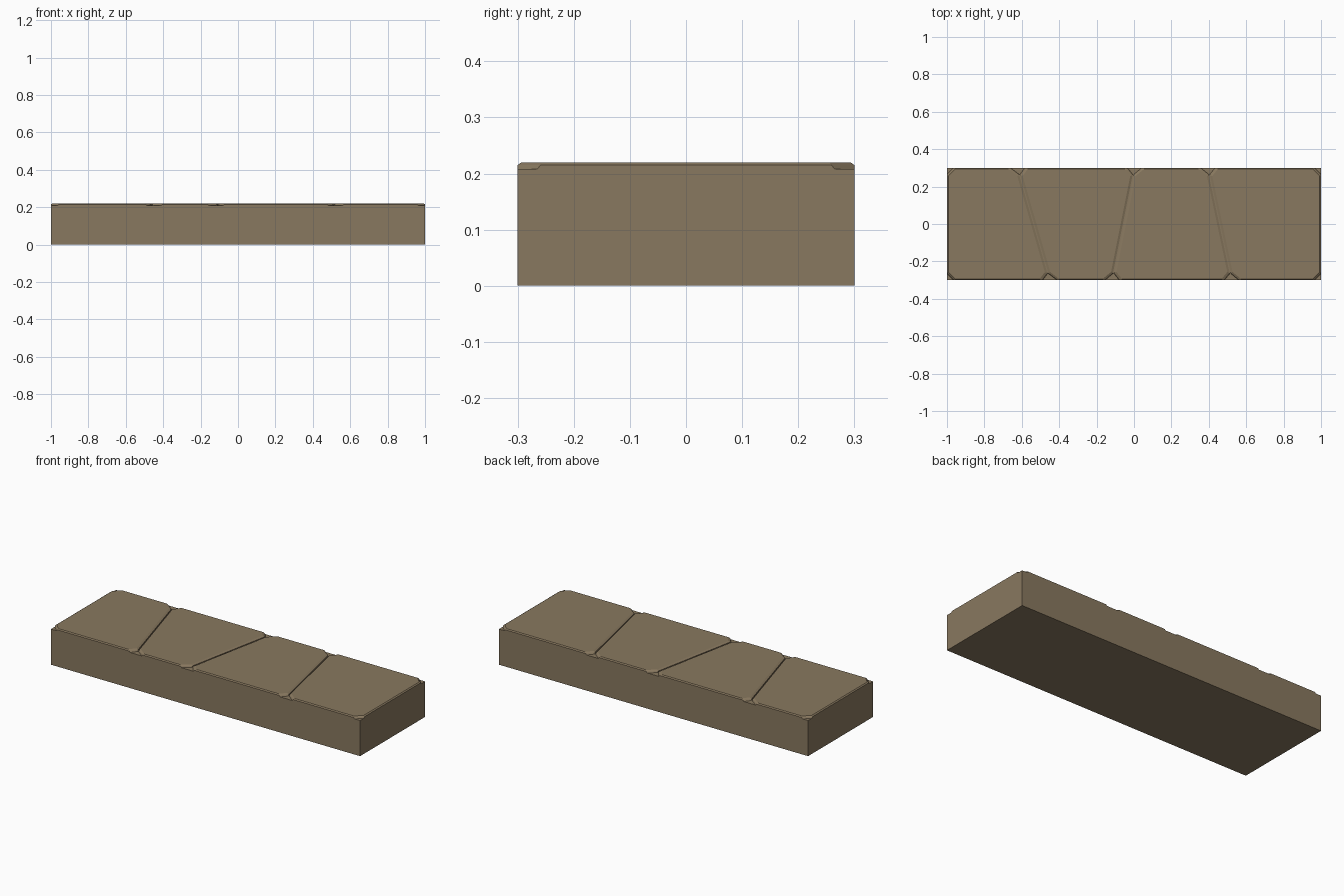
import bpy, bmesh
from mathutils import Vector

if "Cube" in bpy.data.objects:
    bpy.data.objects.remove(bpy.data.objects["Cube"])

mat = bpy.data.materials.new("sandstone")
mat.diffuse_color = (0.25, 0.19, 0.115, 1)
mat.use_nodes = True
mat.node_tree.nodes["Principled BSDF"].inputs["Base Color"].default_value = mat.diffuse_color
LEDGE, SHOULDER, TOP = 0.208, 0.215, 0.22


def finish(bm, name):
    bmesh.ops.recalc_face_normals(bm, faces=bm.faces)
    mesh = bpy.data.meshes.new(name)
    bm.to_mesh(mesh)
    bm.free()
    mesh.materials.append(mat)
    obj = bpy.data.objects.new(name, mesh)
    bpy.context.collection.objects.link(obj)


def inset(quad, dists):
    # Move each side of a counter-clockwise quad inwards by its own distance
    lines = []
    for i, d in enumerate(dists):
        a, b = quad[i], quad[(i + 1) % 4]
        u = (b - a).normalized()
        lines.append((a + Vector((-u.y, u.x)) * d, u))
    out = []
    for i in range(4):
        (p, u), (q, v) = lines[i - 1], lines[i]
        t = (q - p).cross(v) / u.cross(v)
        out.append(p + u * t)
    return out


def ring(bm, quad, cut, z):
    # Eight-sided outline: the quad with its corners chipped off
    pts = []
    for i in range(4):
        c = quad[i]
        for n in (quad[i - 1], quad[(i + 1) % 4]):
            pts.append(c + (n - c).normalized() * cut)
    return [bm.verts.new((p.x, p.y, z)) for p in pts]


def paving_cap(name, left, right):
    quad = [Vector(p) for p in ((left[0], -.3), (right[0], -.3),
                                (right[1], .3), (left[1], .3))]
    gl = 0 if left[0] == -1 else 1
    gr = 0 if right[0] == 1 else 1
    low = inset(quad, (0, .003 * gr, 0, .003 * gl))
    high = inset(quad, (.007, .007 + .007 * gr, .007, .007 + .007 * gl))
    bm = bmesh.new()
    rings = [ring(bm, low, .035, LEDGE), ring(bm, low, .041, SHOULDER),
             ring(bm, high, .037, TOP)]
    for a, b in zip(rings, rings[1:]):
        for i in range(8):
            j = (i + 1) % 8
            bm.faces.new((a[i], a[j], b[j], b[i]))
    bm.faces.new(rings[-1])
    finish(bm, name)


# Solid block under the worn top
bm = bmesh.new()
bmesh.ops.create_cube(bm, size=1)
for v in bm.verts:
    v.co = (v.co.x * 2, v.co.y * .6, (v.co.z + .5) * LEDGE)
finish(bm, "base_block")

# Four chamfered stones separated by slanted joints (front x, back x)
joints = [(-1, -1), (-.45, -.622), (-.117, .003), (.522, .395), (1, 1)]
for k in range(4):
    paving_cap(f"top_stone_{k + 1}", joints[k], joints[k + 1])
